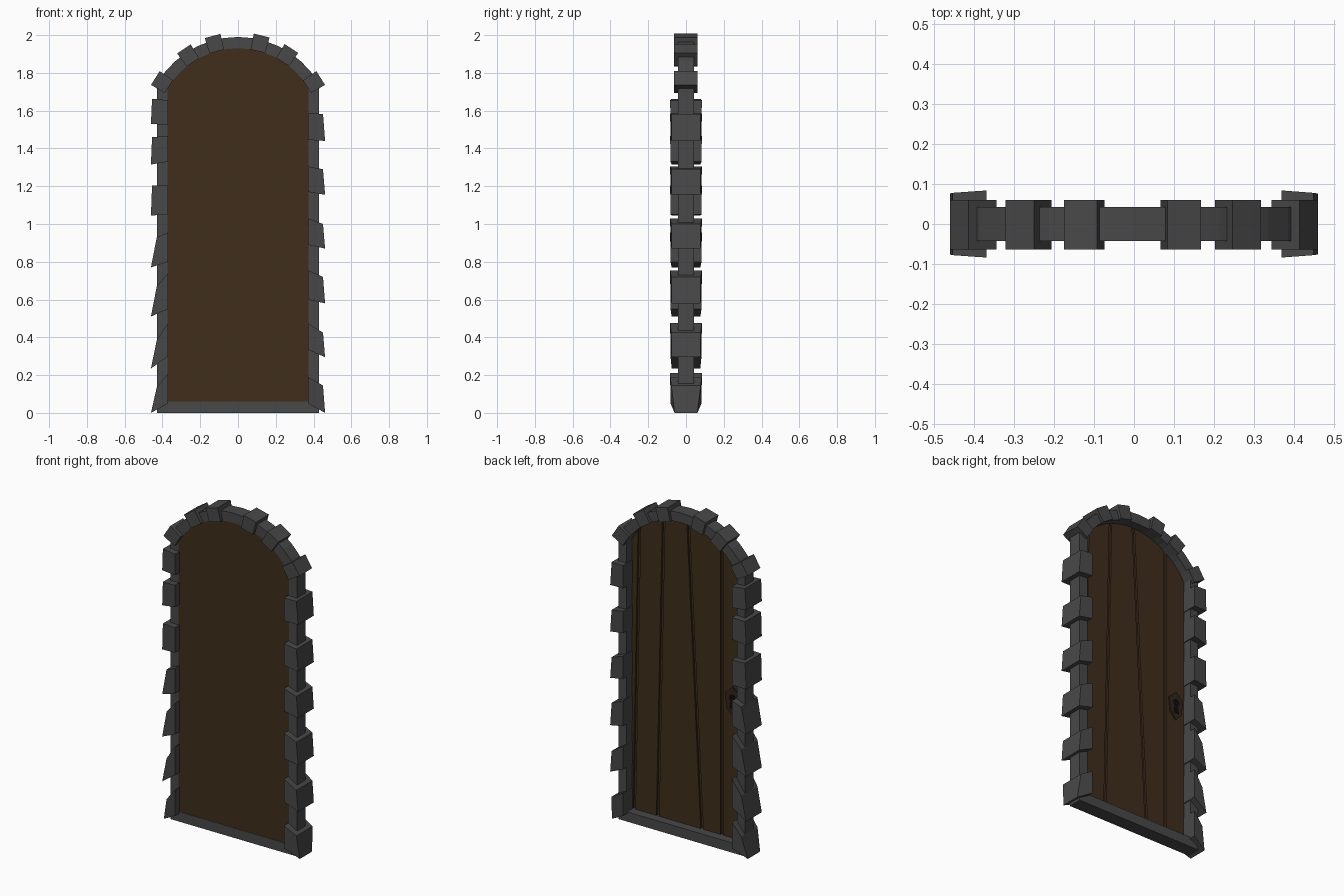
import bpy, bmesh
from math import sin, cos, radians, sqrt

if "Cube" in bpy.data.objects:
    bpy.data.objects.remove(bpy.data.objects["Cube"])


def material(name, rgb):
    m = bpy.data.materials.new(name)
    m.diffuse_color = (*rgb, 1)
    m.use_nodes = True
    m.node_tree.nodes["Principled BSDF"].inputs["Base Color"].default_value = m.diffuse_color
    return m


STONE = material("dark_stone", (0.065, 0.065, 0.065))
WOOD = material("dark_wood", (0.05, 0.026, 0.011))
IRON = material("dark_iron", (0.03, 0.018, 0.010))
BLACK = material("black", (0.004, 0.004, 0.004))


def loft(name, front, back, mat):
    """Solid between two matching outlines of (x, y, z) points."""
    bm = bmesh.new()
    a = [bm.verts.new(p) for p in front]
    b = [bm.verts.new(p) for p in back]
    bm.faces.new(a)
    bm.faces.new(b[::-1])
    n = len(a)
    for i in range(n):
        j = (i + 1) % n
        bm.faces.new((a[j], a[i], b[i], b[j]))
    bmesh.ops.recalc_face_normals(bm, faces=bm.faces)
    me = bpy.data.meshes.new(name)
    bm.to_mesh(me)
    bm.free()
    me.materials.append(mat)
    ob = bpy.data.objects.new(name, me)
    bpy.context.collection.objects.link(ob)
    return ob


def prism(name, pts, y0, y1, mat):
    return loft(name, [(x, y0, z) for x, z in pts], [(x, y1, z) for x, z in pts], mat)


# Arch geometry
CZ, RI, RO, SPAN = 1.494, 0.436, 0.496, 59.5
IN_X, OUT_X, SILL = 0.374, 0.43, 0.06


def polar(r, deg):
    return (r * sin(radians(deg)), CZ + r * cos(radians(deg)))


def arc(r, n=14):
    return [polar(r, -SPAN + 2 * SPAN * i / n) for i in range(n + 1)]


# Frame: mitred sill, jambs and arch
prism("sill", [(-OUT_X, 0), (OUT_X, 0), (IN_X, SILL), (-IN_X, SILL)], -0.042, 0.042, STONE)
for s, side in ((-1, "left"), (1, "right")):
    prism("jamb_" + side, [(s * IN_X, SILL), (s * OUT_X, 0), (s * OUT_X, polar(RO, SPAN)[1]),
                           (s * IN_X, polar(RI, SPAN)[1])], -0.042, 0.042, STONE)
prism("arch", arc(RO) + arc(RI)[::-1], -0.042, 0.042, STONE)

# Arch stones, set square to the arch
for i, deg in enumerate((-57.5, -33.5, -15, 14, 33, 57.5)):
    w = 0.04
    cx, sx = cos(radians(deg)), sin(radians(deg))
    pts = [(r * sx + t * cx, CZ + r * cx - t * sx)
           for r, t in ((0.434, -w), (0.434, w), (0.519, w + 0.003), (0.519, -w - 0.003))]
    prism(f"arch_stone_{i + 1}", pts, -0.064, 0.06, STONE)

# Side stones: heights at inner top, outer top, outer bottom, inner bottom
RIGHT = [(0.19, 0.145, 0.0, 0.05), (0.475, 0.425, 0.295, 0.335), (0.755, 0.72, 0.58, 0.60),
         (1.03, 1.0, 0.87, 0.89), (1.305, 1.29, 1.155, 1.17), (1.585, 1.583, 1.44, 1.445)]
LEFT = [(0.21, 0.135, 0.0, 0.05), (0.475, 0.385, 0.235, 0.30), (0.74, 0.67, 0.51, 0.55),
        (0.955, 0.93, 0.77, 0.80), (1.205, 1.205, 1.045, 1.05), (1.465, 1.46, 1.315, 1.33),
        (1.655, 1.663, 1.53, 1.525)]
for s, side, rows in ((1, "right", RIGHT), (-1, "left", LEFT)):
    for i, (ti, to, bo, bi) in enumerate(rows):
        top = (0.45 if side == "right" else 0.43) + (0.025 if s < 0 and i > 3 else 0)
        base = 0.06 if i == 0 else 0.076
        prof = [(0.37, ti, 0.084), (top, to, 0.078), (0.461, bo, base), (0.37, bi, 0.082)]
        loft(f"{side}_stone_{i + 1}", [(s * x, -y, z) for x, z, y in prof],
             [(s * x, y, z) for x, z, y in prof], STONE)

# Door: smooth front slab
inner = arc(RI + 0.001)
prism("door_slab", [(-IN_X, SILL), *inner, (IN_X, SILL)], -0.040, -0.024, WOOD)

# Planks on the back, separated by slanted grooves given as (bottom x, top x)
grooves = [(-IN_X, -IN_X), (-0.235, -0.235), (-0.10, -0.005), (0.20, 0.16), (0.36, 0.325),
           (IN_X, IN_X)]
for i in range(5):
    g0 = 0.009 if i else 0
    g1 = 0.009 if i < 4 else 0
    b0, t0 = (v + g0 for v in grooves[i])
    b1, t1 = (v - g1 for v in grooves[i + 1])
    top = []
    for k in range(6):
        x = t1 + (t0 - t1) * k / 5
        top.append((x, CZ + sqrt(RI ** 2 - x * x)))
    prism(f"plank_{i + 1}", [(b0, SILL), (b1, SILL), *top], -0.026, -0.012, WOOD)

# Lock plate with keyhole on the back
KX, KZ = -0.31, 0.90
plate = [(0, 0.09), (0.05, 0.045), (0.04, -0.045), (0, -0.09), (-0.04, -0.045), (-0.05, 0.045)]
prism("lock_plate", [(KX + x, KZ + z) for x, z in plate], -0.014, -0.005, IRON)
hole = [(0.022 * sin(radians(a)), 0.022 + 0.022 * cos(radians(a))) for a in range(-150, 151, 30)]
hole += [(0.018, -0.045), (-0.018, -0.045)]
prism("keyhole", [(KX + x, KZ + z) for x, z in hole], -0.008, -0.003, BLACK)
